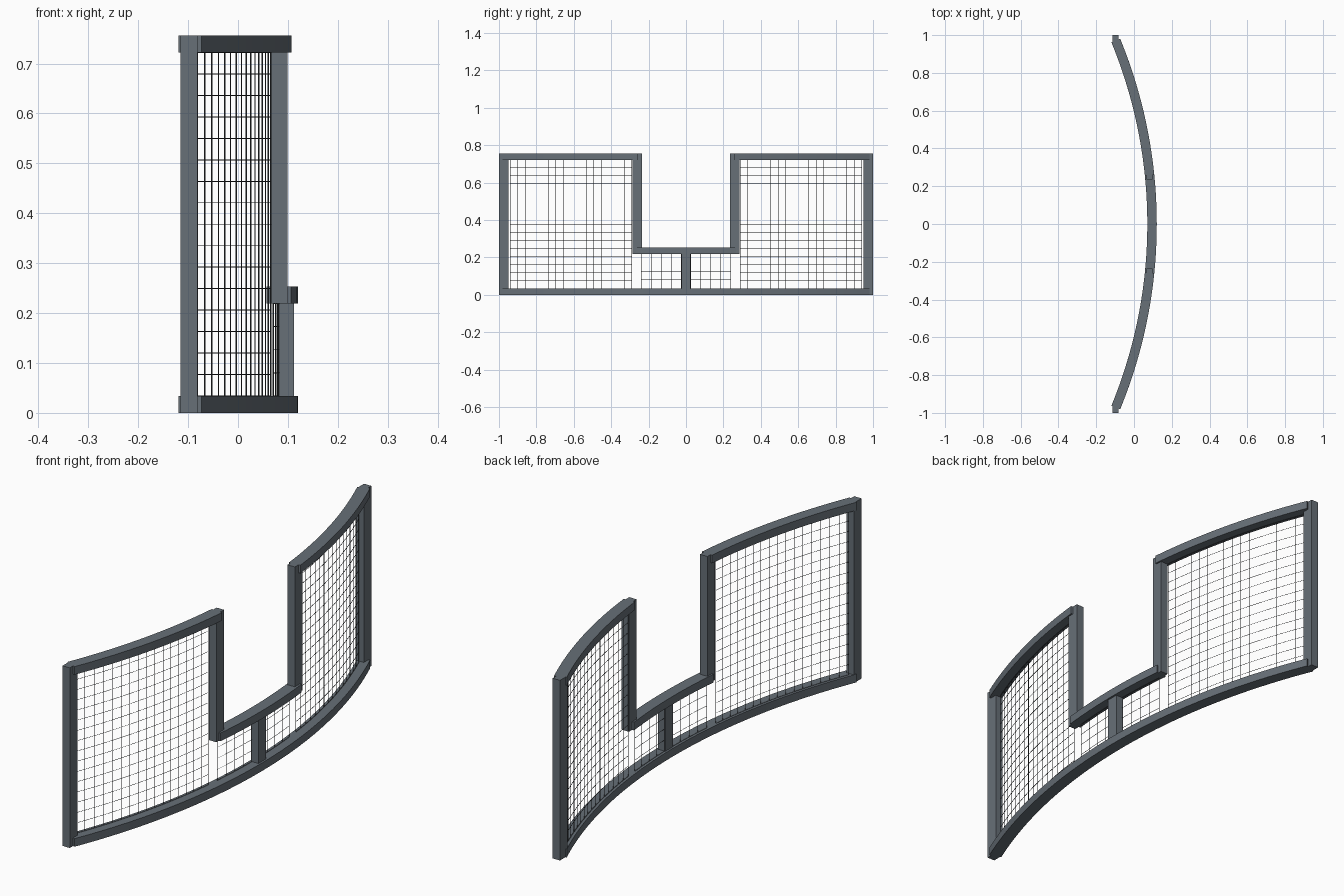
import bpy, bmesh, math

if "Cube" in bpy.data.objects:
    bpy.data.objects.remove(bpy.data.objects["Cube"])

R, CX = 2.553, -2.4575         # centreline arc of the curved screen
RAIL_W, RAIL_H = 0.05, 0.034   # curved rail section
POST_X, POST_Y = 0.034, 0.05   # upright section
TOP, MID = 0.756, 0.253        # heights of the tall sides and low middle
MESH_DX = -0.0135              # wire mesh sits behind the centreline

steel = bpy.data.materials.new("slate_metal")
steel.diffuse_color = (0.135, 0.16, 0.185, 1)
steel.use_nodes = True
steel.node_tree.nodes["Principled BSDF"].inputs["Base Color"].default_value = steel.diffuse_color
wire = bpy.data.materials.new("dark_wire")
wire.diffuse_color = (0.05, 0.055, 0.06, 1)
wire.use_nodes = True
wire.node_tree.nodes["Principled BSDF"].inputs["Base Color"].default_value = wire.diffuse_color


def arc_x(y):
    return CX + math.sqrt(R * R - y * y)


def make(name, bm, mat=steel):
    bmesh.ops.recalc_face_normals(bm, faces=bm.faces)
    me = bpy.data.meshes.new(name)
    bm.to_mesh(me)
    bm.free()
    me.materials.append(mat)
    ob = bpy.data.objects.new(name, me)
    bpy.context.collection.objects.link(ob)
    return ob


def rail(name, a0, a1, z0, n):
    """Curved bar of rectangular section, swept along the arc."""
    bm = bmesh.new()
    rings = []
    for i in range(n + 1):
        a = a0 + (a1 - a0) * i / n
        rings.append([bm.verts.new((CX + (R + dr) * math.cos(a), (R + dr) * math.sin(a), z0 + dz))
                      for dr, dz in ((-RAIL_W / 2, 0), (RAIL_W / 2, 0),
                                     (RAIL_W / 2, RAIL_H), (-RAIL_W / 2, RAIL_H))])
    for p, q in zip(rings, rings[1:]):
        for k in range(4):
            bm.faces.new((p[k], p[(k + 1) % 4], q[(k + 1) % 4], q[k]))
    bm.faces.new(rings[0])
    bm.faces.new(rings[-1])
    ob = make(name, bm)
    ob.data.shade_smooth()
    ob.data.set_sharp_from_angle(angle=math.radians(30))


def post(name, y, z0, z1):
    """Axis-aligned upright centred on the arc."""
    bm = bmesh.new()
    bmesh.ops.create_cube(bm, size=1)
    for v in bm.verts:
        v.co = (arc_x(y) + v.co.x * POST_X, y + v.co.y * POST_Y,
                (z0 + z1) / 2 + v.co.z * (z1 - z0))
    make(name, bm)


def wire_panel(name, y0, y1, z0, z1, ny, nz):
    """Grid bent to the arc and turned into thin wires."""
    bm = bmesh.new()
    g = []
    for i in range(ny + 1):
        y = y0 + (y1 - y0) * i / ny
        g.append([bm.verts.new((arc_x(y) + MESH_DX, y, z0 + (z1 - z0) * j / nz))
                  for j in range(nz + 1)])
    for i in range(ny):
        for j in range(nz):
            bm.faces.new((g[i][j], g[i + 1][j], g[i + 1][j + 1], g[i][j + 1]))
    ob = make(name, bm, wire)
    m = ob.modifiers.new("wires", 'WIREFRAME')
    m.thickness = 0.0025
    m.offset = 0
    m.use_even_offset = False


# curved rails
END = 0.3902
INNER = math.asin(0.258 / R)
MIDA = math.asin(0.266 / R)
rail("bottom_rail", -END, END, 0, 48)
rail("middle_rail", -MIDA, MIDA, MID - RAIL_H, 16)

# uprights, top rails and wire mesh on both sides
post("centre_post", 0, 0.002, MID - 0.002)
for side, s in (("left", -1), ("right", 1)):
    rail(side + "_top_rail", s * INNER, s * END, TOP - RAIL_H, 20)
    post(side + "_end_post", s * 0.975, 0, TOP)
    post(side + "_inner_post", s * 0.26, MID - RAIL_H, TOP)
    wire_panel(side + "_tall_mesh", s * 0.94, s * 0.29, RAIL_H, TOP - RAIL_H, 16, 16)
    wire_panel(side + "_low_mesh", s * 0.24, s * 0.025, RAIL_H, MID - RAIL_H, 4, 4)
